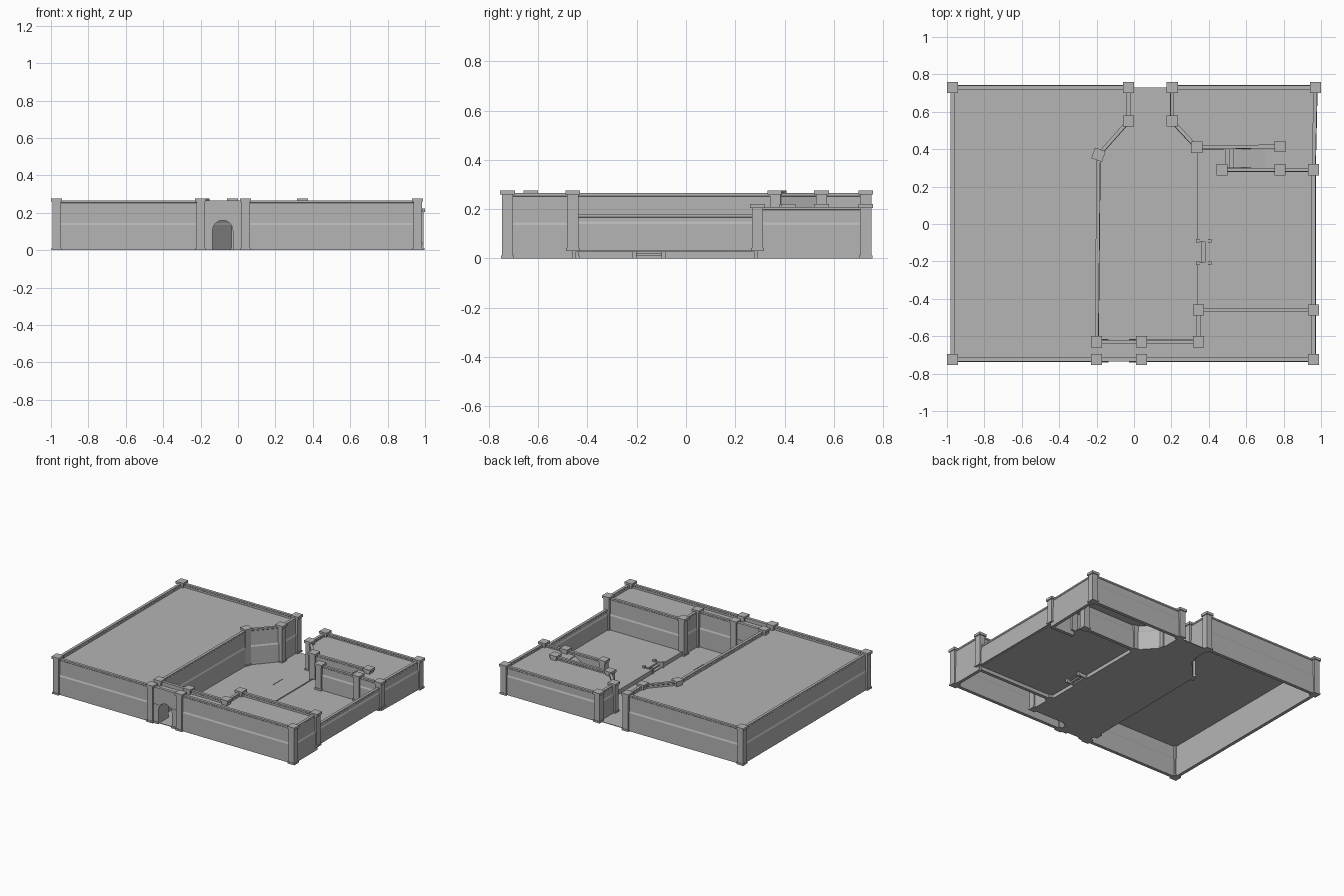
import bpy, bmesh, math
from mathutils import Vector

cube = bpy.data.objects.get("Cube")
if cube:
    bpy.data.objects.remove(cube, do_unlink=True)

stone = bpy.data.materials.new("grey_stone")
GREY = (0.46, 0.46, 0.46, 1)
stone.diffuse_color = GREY
stone.use_nodes = True
stone.node_tree.nodes["Principled BSDF"].inputs["Base Color"].default_value = GREY

HIGH, LOW, YARD = 0.265, 0.21, 0.03   # wall tops and courtyard level


def finish(name, bm):
    bmesh.ops.recalc_face_normals(bm, faces=bm.faces)
    mesh = bpy.data.meshes.new(name)
    bm.to_mesh(mesh)
    bm.free()
    mesh.materials.append(stone)
    ob = bpy.data.objects.new(name, mesh)
    bpy.context.collection.objects.link(ob)
    return ob


def prism(name, outline, push):
    """Extrude a closed 3D outline along a vector."""
    bm = bmesh.new()
    face = bm.faces.new([bm.verts.new(p) for p in outline])
    moved = bmesh.ops.extrude_face_region(bm, geom=[face])["geom"]
    bmesh.ops.translate(bm, vec=push, verts=[v for v in moved if isinstance(v, bmesh.types.BMVert)])
    if face.is_valid and all(len(e.link_faces) < 2 for e in face.edges):
        bm.faces.remove(face)
    return finish(name, bm)


def slab(name, outline, top, thick=0.004):
    return prism(name, [(x, y, top - thick) for x, y in outline], (0, 0, thick))


def block(name, x0, x1, y0, y1, z0, z1):
    return slab(name, [(x0, y0), (x1, y0), (x1, y1), (x0, y1)], z1, z1 - z0)


def wall(name, a, b, top, base=0.0, ledge=0.135):
    """Wall with a thicker foot, a sloped ledge and a coping."""
    a, b = Vector(a), Vector(b)
    along = b - a
    side = Vector((-along.y, along.x)).normalized()
    half = [(0.012, base), (0.012, ledge), (0.007, ledge + 0.011),
            (0.007, top - 0.014), (0.01, top - 0.011), (0.01, top)]
    ring = half + [(-w, z) for w, z in reversed(half)]
    prism(name, [(*(a + side * w), z) for w, z in ring], (along.x, along.y, 0))


def post(name, x, y, top, base=0.0, turn=0.0):
    """Square post with foot and cap."""
    bm = bmesh.new()
    tiers = [(0.027, base, base + 0.013), (0.023, base + 0.013, top - 0.018),
             (0.030, top - 0.018, top)]
    for half, z0, z1 in tiers:
        made = bmesh.ops.create_cube(bm, size=1)["verts"]
        bmesh.ops.scale(bm, vec=(2 * half, 2 * half, z1 - z0), verts=made)
        bmesh.ops.translate(bm, vec=(0, 0, (z0 + z1) / 2), verts=made)
    ob = finish(name, bm)
    ob.location = (x, y, 0)
    ob.rotation_euler.z = turn


# Corner points shared by floors, walls and posts
west = [(-.03, .73), (-.03, .55), (-.19, .37), (-.2, -.63), (-.2, -.725), (-.97, -.725), (-.97, .73)]
back = [(.78, .29), (.96, .29), (.97, .73), (.205, .73), (.205, .55), (.335, .41), (.78, .415)]
front = [(.96, -.725), (.96, -.46), (.345, -.46), (.345, -.63), (.04, -.63), (-.2, -.63),
         (-.2, -.725), (.04, -.725)]

# Raised terraces and low floors
slab("west_terrace", west, 0.237)
slab("front_terrace", front, 0.237)
slab("back_terrace", back, 0.187)
slab("street", [(-.2, -.725), (.04, -.725), (.04, -.63), (.34, -.63), (.34, .41), (.205, .55),
                (.205, .73), (-.03, .73), (-.03, .55), (-.2, .37)], 0.004)
slab("courtyard", [(.34, -.46), (.96, -.46), (.96, .29), (.78, .29), (.78, .41), (.34, .41),
                   (.34, -.09), (.4, -.09), (.4, -.21), (.34, -.21)], YARD)

# Walls around each terrace
for i, a in enumerate(west):
    if i != 3:
        wall("west_wall", a, west[(i + 1) % len(west)], HIGH)
for i, a in enumerate(back[:-1]):
    wall("back_wall", a, back[i + 1], LOW)
for a, b in ((0, 1), (1, 2), (2, 3), (3, 4), (7, 0)):
    wall("front_wall", front[a], front[b], HIGH)
wall("stair_wall", (.47, .29), (.78, .29), LOW, YARD)
wall("east_wall", (.96, -.46), (.96, .29), 0.18, YARD, 0.139)

# Posts
for x, y in west[:2] + west[3:] + front[:5] + front[7:]:
    post("tall_post", x, y, 0.277, YARD if (x, y) == front[1] else 0)
post("turned_post", *west[2], 0.277, turn=math.radians(-20))
for x, y in back + [(.47, .29)]:
    post("low_post", x, y, 0.222, YARD if y < .3 else 0)

# Arched gate through the front terrace
MID, R, SPRING = -0.082, 0.054, 0.106
arch = [(MID - R, 0)] + [(MID - R * math.cos(t * math.pi / 12), SPRING + R * math.sin(t * math.pi / 12))
                         for t in range(13)] + [(MID + R, 0)]
for y in (-.725, -.63):
    outline = [(-.2, 0)] + arch + [(.04, 0), (.04, HIGH), (-.2, HIGH)]
    prism("gate_wall", [(x, y - .009, z) for x, z in outline], (0, .018, 0))
    for z in (0.135, HIGH - 0.012):
        if z > SPRING + R:
            block("gate_coping", -.2, .04, y - .011, y + .011, z, HIGH)
    for x0, x1 in ((-.18, MID - R), (MID + R, .02)):
        block("gate_ledge", x0, x1, y - .012, y + .012, 0.130, 0.142)
        block("gate_foot", x0, x1, y - .016, y + .016, 0, 0.013)
bm = bmesh.new()
rows = [[bm.verts.new((x, y, z)) for x, z in arch] for y in (-.725, -.63)]
for i in range(len(arch) - 1):
    bm.faces.new((rows[0][i], rows[0][i + 1], rows[1][i + 1], rows[1][i]))
finish("gate_tunnel", bm)

# Kerb between street and courtyard, with small steps and side rails
for y0, y1 in ((-.46, -.21), (-.09, .41)):
    block("kerb", .336, .344, y0, y1, 0, YARD + .004)
for i in range(3):
    block("yard_step", .34 + .02 * i, .36 + .02 * i, -.21, -.09, .01 * i, .01 * (i + 1))
for y in (-.21, -.09):
    block("step_rail", .34, .40, y - .004, y + .004, 0, .036)
    for x in (.34, .405):
        block("rail_post", x - .009, x + .009, y - .009, y + .009, 0, .044)

# Stair from courtyard to back terrace: steps, ramp, steps
path = [(.49, YARD)]
for x, z in ((.49, YARD), (.66, .127)):
    for i in range(3):
        path += [(x + .02 * i, z + .02 * (i + 1)), (x + .02 * (i + 1), z + .02 * (i + 1))]
path += [(.78, .187), (.78, .182), (.70, .182), (.53, .08), (.53, YARD)]
prism("terrace_stair", [(x, .295, z) for x, z in path], (0, .115, 0))

# Dashes down the street
for y in (.26, -.05, -.35):
    block("street_dash", .138, .144, y - .052, y + .052, .004, .007)
